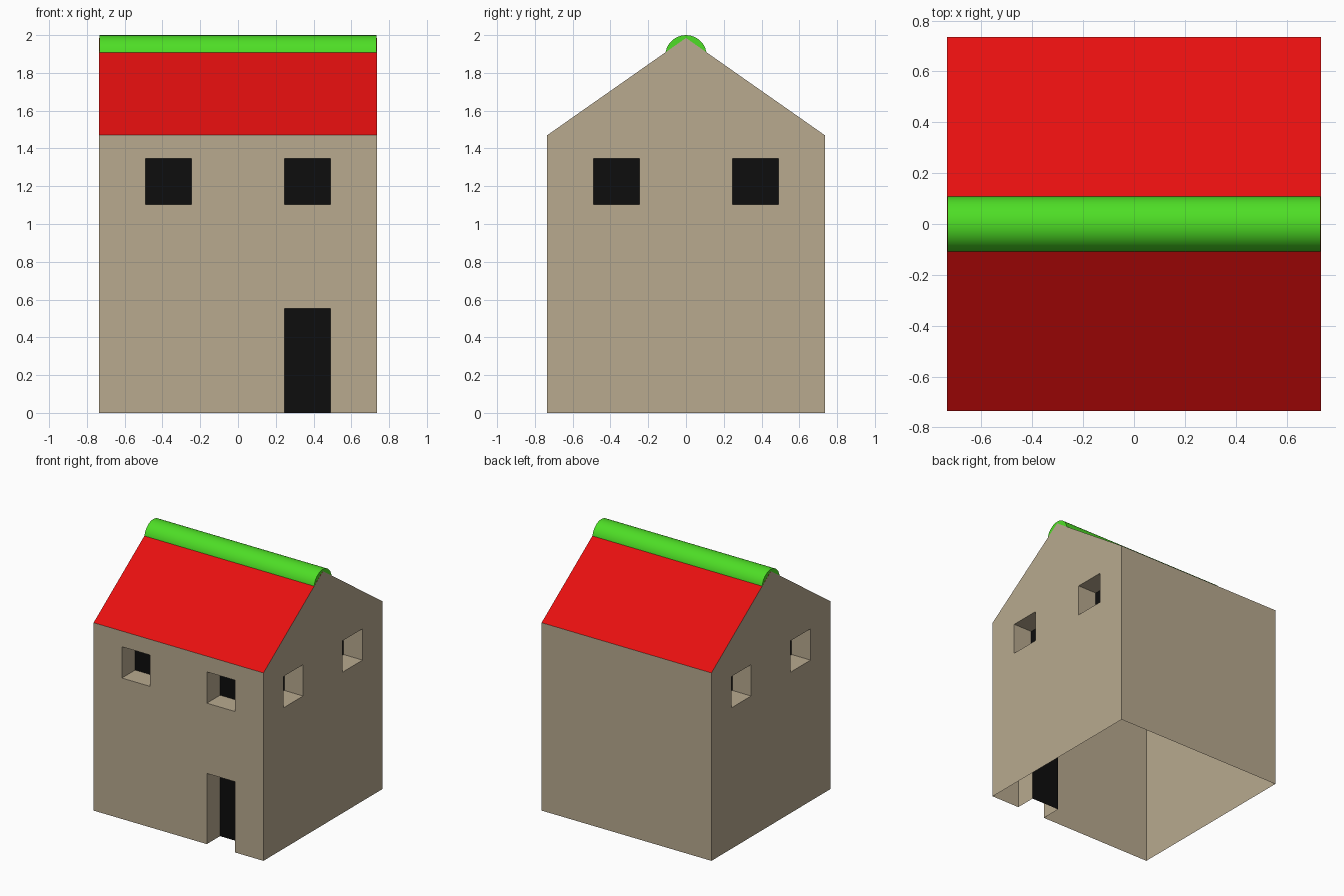
import bpy
import bmesh
from math import pi
from mathutils import Matrix, Vector

if "Cube" in bpy.data.objects:
    bpy.data.objects.remove(bpy.data.objects["Cube"], do_unlink=True)

HALF = 0.735      # half width of the house
EAVES = 1.47      # wall height
RIDGE = 1.985     # height of the roof peak
DEPTH = 0.163     # depth of the door and window recesses


def material(name, color):
    mat = bpy.data.materials.new(name)
    mat.use_nodes = True
    mat.diffuse_color = (*color, 1)
    mat.node_tree.nodes["Principled BSDF"].inputs["Base Color"].default_value = (*color, 1)
    return mat


plaster = material("beige plaster", (0.48, 0.40, 0.275))
dark = material("black opening", (0.004, 0.004, 0.004))
tiles = material("red roof", (0.82, 0.005, 0.005))
trim = material("green ridge", (0.076, 0.73, 0.019))


def finish(name, bm, mats):
    bmesh.ops.remove_doubles(bm, verts=bm.verts, dist=0.0001)
    mesh = bpy.data.meshes.new(name)
    bm.to_mesh(mesh)
    bm.free()
    for mat in mats:
        mesh.materials.append(mat)
    obj = bpy.data.objects.new(name, mesh)
    bpy.context.collection.objects.link(obj)
    return obj


def add_face(bm, points, slot=0):
    face = bm.faces.new([bm.verts.new(p) for p in points])
    face.material_index = slot


def rectangle(u0, v0, u1, v1, y=-HALF):
    return [Vector((u, y, v)) for u, v in ((u0, v0), (u1, v0), (u1, v1), (u0, v1))]


def wall(name, angle, openings=(), gable=False):
    """Thin wall facing -y with recessed openings, then turned about z."""
    bm = bmesh.new()
    us = sorted({-HALF, HALF, *(u for o in openings for u in (o[0], o[2]))})
    vs = sorted({0, EAVES, *(v for o in openings for v in (o[1], o[3]))})
    # wall surface around the openings
    for u0, u1 in zip(us, us[1:]):
        for v0, v1 in zip(vs, vs[1:]):
            u, v = (u0 + u1) / 2, (v0 + v1) / 2
            if not any(o[0] < u < o[2] and o[1] < v < o[3] for o in openings):
                add_face(bm, rectangle(u0, v0, u1, v1))
    # reveals and dark back panels
    for o in openings:
        outer, inner = rectangle(*o), rectangle(*o, y=DEPTH - HALF)
        for i in range(4):
            j = (i + 1) % 4
            if i > 0 or o[1] > 0:
                add_face(bm, (outer[i], outer[j], inner[j], inner[i]))
        add_face(bm, inner, 1)
    if gable:
        add_face(bm, ((-HALF, -HALF, EAVES), (HALF, -HALF, EAVES), (0, -HALF, RIDGE)))
    bmesh.ops.transform(bm, matrix=Matrix.Rotation(angle, 4, "Z"), verts=bm.verts)
    return finish(name, bm, (plaster, dark))


# Walls
near, far = HALF / 3, HALF * 2 / 3
sill, head = HALF * 1.5, HALF * 1.5 + near
windows = [(-far, sill, -near, head), (near, sill, far, head)]
door = (near, 0, far, 0.553)
wall("front_wall", 0, windows + [door])
wall("left_wall", pi / 2, windows, gable=True)
wall("back_wall", pi)
wall("right_wall", -pi / 2, windows, gable=True)

# Roof slopes
for name, angle in (("front_roof", 0), ("back_roof", pi)):
    bm = bmesh.new()
    add_face(bm, ((-HALF, -HALF, EAVES), (HALF, -HALF, EAVES), (HALF, 0, RIDGE), (-HALF, 0, RIDGE)))
    bmesh.ops.transform(bm, matrix=Matrix.Rotation(angle, 4, "Z"), verts=bm.verts)
    finish(name, bm, (tiles,))

# Ridge roll, ending just inside the gables
bm = bmesh.new()
bmesh.ops.create_cone(bm, cap_ends=True, segments=32, radius1=0.11, radius2=0.11,
                      depth=2 * HALF - 0.002,
                      matrix=Matrix.Translation((0, 0, 1.89)) @ Matrix.Rotation(pi / 2, 4, "Y"))
ridge = finish("ridge_roll", bm, (trim,))
for face in ridge.data.polygons:
    face.use_smooth = len(face.vertices) == 4
